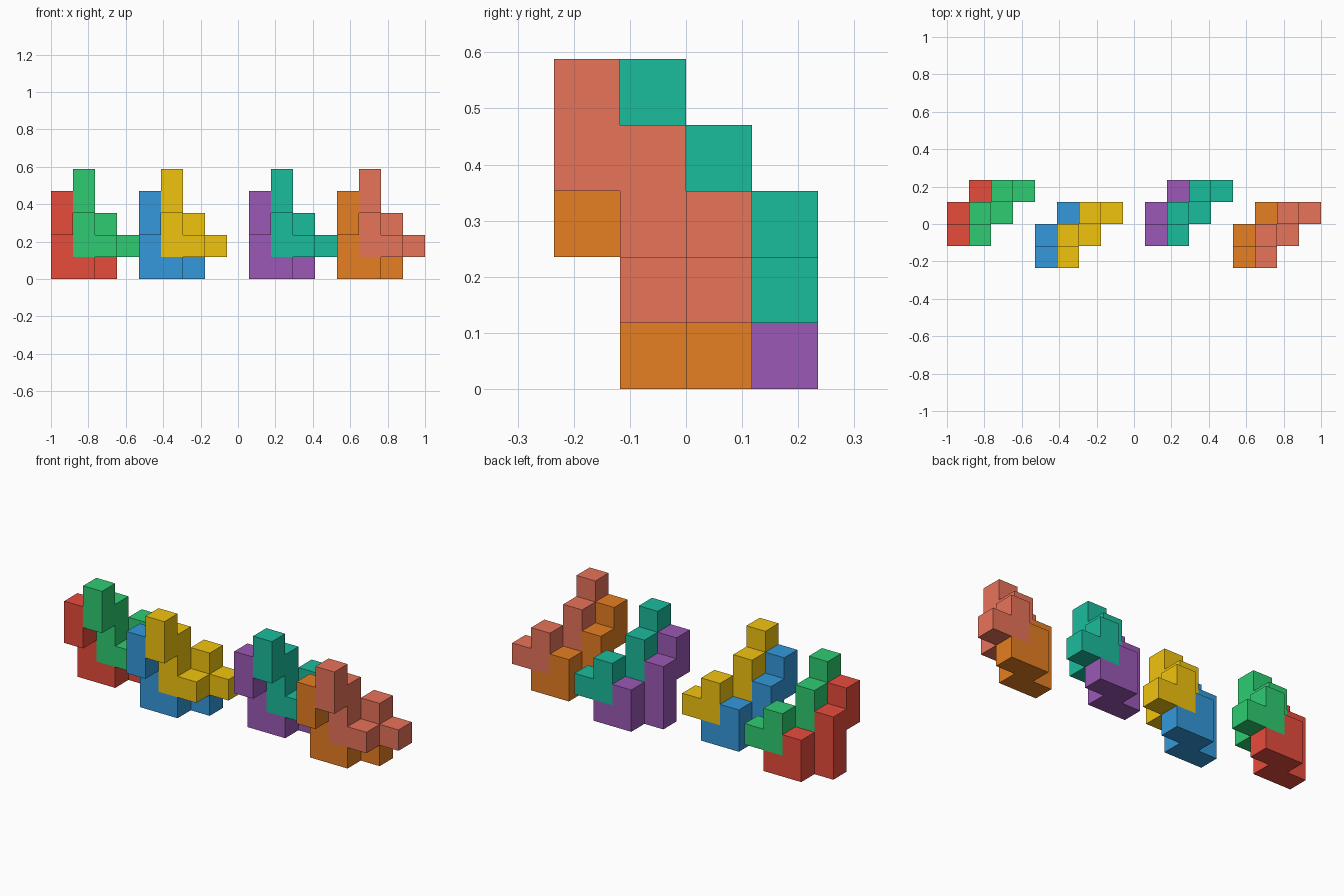
import bpy, bmesh
from mathutils import Vector

if "Cube" in bpy.data.objects:
    bpy.data.objects.remove(bpy.data.objects["Cube"])

U = 2 / 17  # edge of one cube

# Cubes of one puzzle piece
CELLS = {(0, 1, 0), (0, 1, 1), (0, 1, 2), (0, 0, 2), (0, 0, 3),
         (1, 1, 0), (1, 2, 0), (1, 2, 1), (2, 2, 0)}


def linear(hex_code):
    vals = [int(hex_code[i:i + 2], 16) / 255 for i in (0, 2, 4)]
    return [v / 12.92 if v <= 0.04045 else ((v + 0.055) / 1.055) ** 2.4 for v in vals] + [1]


def piece_mesh(name):
    """Outer skin of the joined cubes, flat areas merged."""
    bm = bmesh.new()
    for cell in CELLS:
        centre = Vector(cell) + Vector((0.5, 0.5, 0.5))
        for axis in range(3):
            for sign in (-1, 1):
                n = Vector((0, 0, 0))
                n[axis] = sign
                if tuple(int(c + d) for c, d in zip(cell, n)) in CELLS:
                    continue
                a = Vector((0, 0, 0))
                a[(axis + 1) % 3] = 0.5
                b = n.cross(a)
                mid = centre + n * 0.5
                corners = (mid - a - b, mid + a - b, mid + a + b, mid - a + b)
                bm.faces.new([bm.verts.new(c * U) for c in corners])
    bmesh.ops.remove_doubles(bm, verts=bm.verts, dist=1e-4)
    bmesh.ops.dissolve_limit(bm, angle_limit=0.01, verts=bm.verts, edges=bm.edges)
    mesh = bpy.data.meshes.new(name)
    bm.to_mesh(mesh)
    bm.free()
    return mesh


def add_piece(name, x, y, z, colour):
    obj = bpy.data.objects.new(name, piece_mesh(name))
    obj.location = (x * U, y * U, z * U)
    mat = bpy.data.materials.new(name + "_colour")
    mat.diffuse_color = linear(colour)
    mat.use_nodes = True
    mat.node_tree.nodes["Principled BSDF"].inputs["Base Color"].default_value = mat.diffuse_color
    obj.data.materials.append(mat)
    bpy.context.collection.objects.link(obj)


# Four stacked pairs: x, y, lower colour, upper colour
PAIRS = [(-8.5, -1, "e74c3c", "2ecc71"), (-4.5, -2, "3498db", "f1c40f"),
         (0.5, -1, "9b59b6", "1abc9c"), (4.5, -2, "e67e22", "e8735a")]

for i, (x, y, low, high) in enumerate(PAIRS, 1):
    add_piece(f"lower_piece_{i}", x, y, 0, low)
    add_piece(f"upper_piece_{i}", x + 1, y, 1, high)
